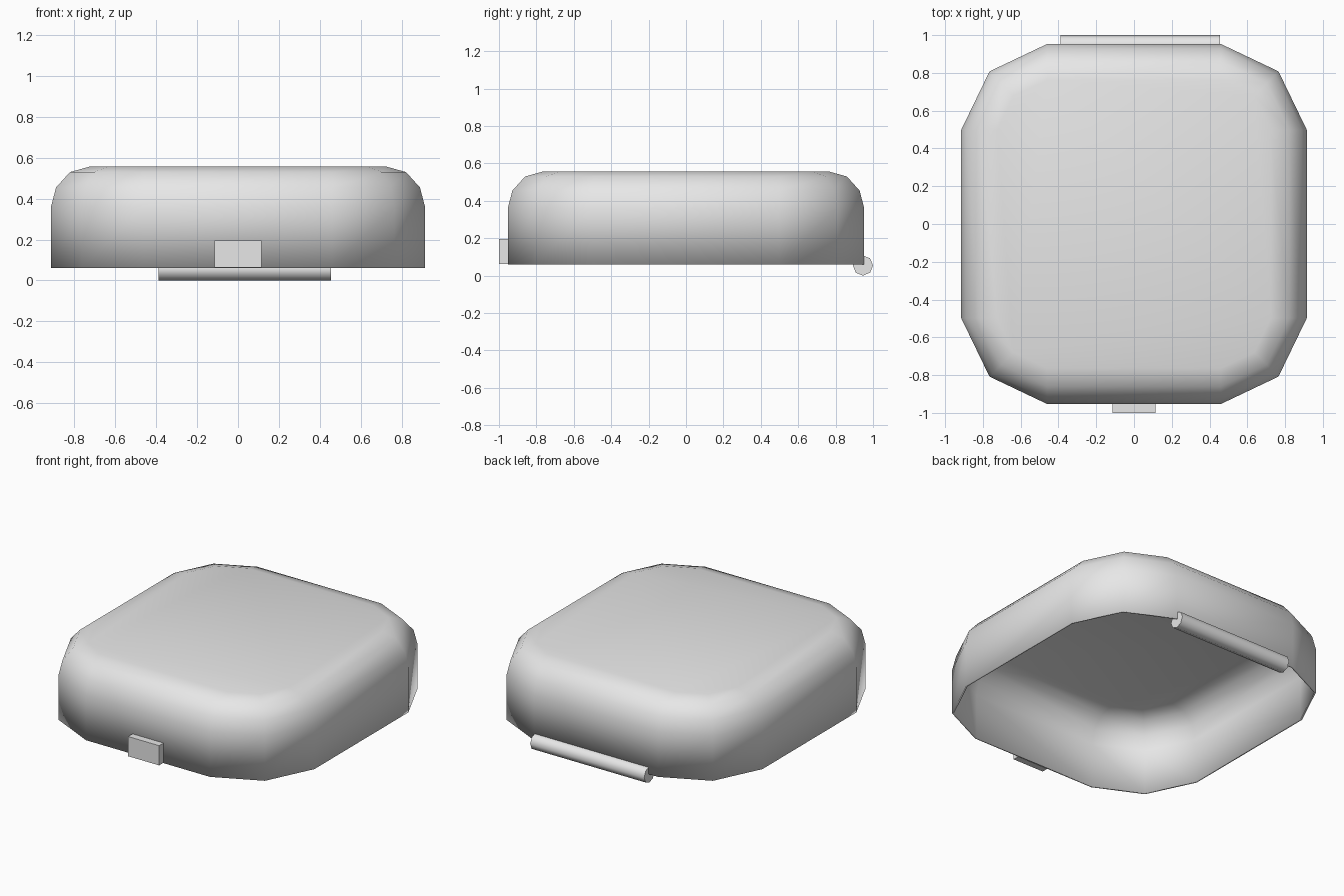
import bpy, bmesh, math

if "Cube" in bpy.data.objects:
    bpy.data.objects.remove(bpy.data.objects["Cube"])

grey = bpy.data.materials.new("light grey")
grey.diffuse_color = (0.8, 0.8, 0.8, 1)
grey.use_nodes = True
grey.node_tree.nodes["Principled BSDF"].inputs["Base Color"].default_value = grey.diffuse_color


def finish(name, bm, angle):
    bmesh.ops.recalc_face_normals(bm, faces=bm.faces)
    me = bpy.data.meshes.new(name)
    bm.to_mesh(me)
    bm.free()
    me.materials.append(grey)
    ob = bpy.data.objects.new(name, me)
    bpy.context.collection.objects.link(ob)
    bpy.ops.object.select_all(action='DESELECT')
    ob.select_set(True)
    bpy.context.view_layer.objects.active = ob
    if angle:
        bpy.ops.object.shade_smooth_by_angle(angle=math.radians(angle))
    return ob


def outline(inset):
    """Rounded rectangle, two facets per corner, shrunk by inset."""
    k = (0.455 - inset) / 0.455
    corner = [(0.455, 0.0), (0.305, 0.31), (0.0, 0.455)]
    pts = []
    for sx, sy in ((1, 1), (-1, 1), (-1, -1), (1, -1)):
        c = corner if sx * sy > 0 else corner[::-1]
        pts += [(sx * (0.46 + k * a), sy * (0.498 + k * b)) for a, b in c]
    return pts


# Lid shell: stacked outlines, open underneath
profile = [(0, 0.06), (0, 0.36), (0.025, 0.455), (0.093, 0.53), (0.19, 0.557)]
bm = bmesh.new()
rings = [[bm.verts.new((x, y, z)) for x, y in outline(i)] for i, z in profile]
for lo, hi in zip(rings, rings[1:]):
    n = len(lo)
    for j in range(n):
        bm.faces.new((lo[j], lo[(j + 1) % n], hi[(j + 1) % n], hi[j]))
bm.faces.new(rings[-1])
# an open shell: make sure the top faces up, so thickness grows inwards
bmesh.ops.recalc_face_normals(bm, faces=bm.faces)
lid = finish("lid_shell", bm, 40)
wall = lid.modifiers.new("wall", 'SOLIDIFY')
wall.thickness = 0.012
wall.offset = -1

# Hinge barrel along the back edge
bm = bmesh.new()
bmesh.ops.create_cone(bm, cap_ends=True, segments=8, radius1=0.054,
                      radius2=0.054, depth=0.845)
for v in bm.verts:
    x, y, z = v.co
    v.co = (z + 0.0325, y + 0.946, x + 0.054)
finish("hinge_barrel", bm, 50)

# Latch tab on the front
bm = bmesh.new()
bmesh.ops.create_cube(bm, size=1)
for v in bm.verts:
    x, y, z = v.co
    v.co = (x * 0.23, y * 0.05 - 0.975, z * 0.132 + 0.129)
finish("latch_tab", bm, 0)
